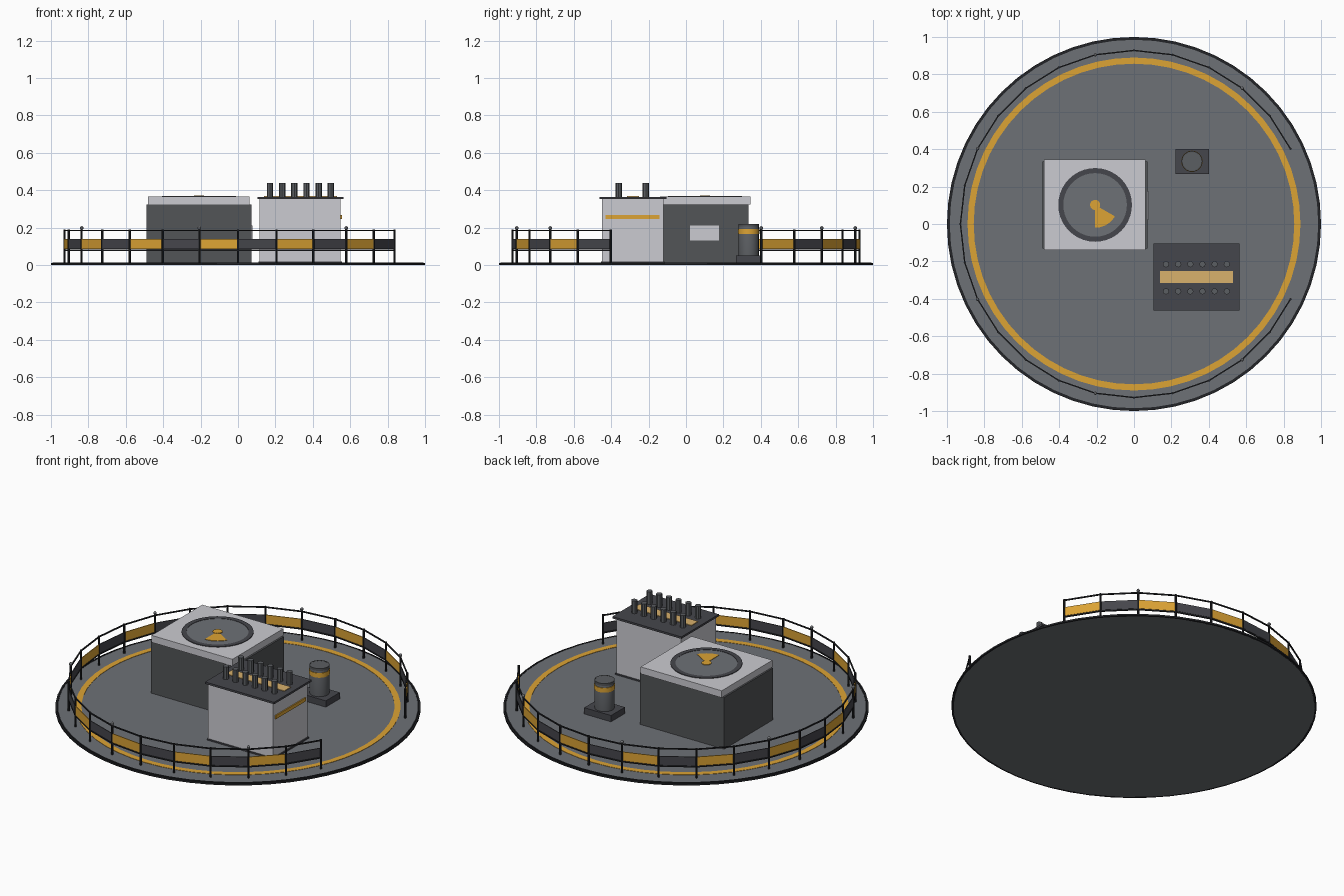
import bpy, bmesh
from math import sin, cos, pi, tau, radians
from mathutils import Vector

cube = bpy.data.objects.get("Cube")
if cube:
    bpy.data.objects.remove(cube)


def material(name, r, g, b):
    m = bpy.data.materials.new(name)
    m.use_nodes = True
    m.diffuse_color = (r, g, b, 1)
    m.node_tree.nodes["Principled BSDF"].inputs["Base Color"].default_value = (r, g, b, 1)
    return m


DECK = material("deck grey", .155, .167, .182)
WALL = material("wall grey", .085, .089, .095)
LIGHT = material("light grey", .60, .60, .64)
CHARCOAL = material("charcoal", .060, .061, .072)
BLACK = material("black metal", .016, .017, .020)
YELLOW = material("safety yellow", .72, .37, .035)
TAN = material("pale amber", .69, .44, .15)
PIPE = material("pipe grey", .105, .112, .122)
LAMP = material("lamp grey", .28, .29, .31)


def finish(name, bm, mat, smooth=False):
    bmesh.ops.recalc_face_normals(bm, faces=bm.faces)
    me = bpy.data.meshes.new(name)
    bm.to_mesh(me)
    bm.free()
    me.materials.append(mat)
    ob = bpy.data.objects.new(name, me)
    bpy.context.collection.objects.link(ob)
    if smooth:
        bpy.ops.object.select_all(action="DESELECT")
        ob.select_set(True)
        bpy.context.view_layer.objects.active = ob
        bpy.ops.object.shade_smooth_by_angle(angle=radians(35))
    return ob


def box(name, x, y, z, mat):
    """Box from its (low, high) range on each axis."""
    bm = bmesh.new()
    bmesh.ops.create_cube(bm, size=1)
    for v in bm.verts:
        v.co = [(a + b) / 2 + c * (b - a) for c, (a, b) in zip(v.co, (x, y, z))]
    return finish(name, bm, mat)


def lathe(name, x, y, profile, mat, sides=32, smooth=True, closed=False):
    """Revolve (radius, height) points about a vertical axis."""
    bm = bmesh.new()
    rings = [[bm.verts.new((x + r * cos(tau * i / sides), y + r * sin(tau * i / sides), z))
              for i in range(sides)] for r, z in profile]
    pairs = list(zip(rings, rings[1:]))
    if closed:
        pairs.append((rings[-1], rings[0]))
    else:
        bm.faces.new(rings[0])
        bm.faces.new(rings[-1])
    for a, b in pairs:
        for i in range(sides):
            j = (i + 1) % sides
            bm.faces.new((a[i], a[j], b[j], b[i]))
    return finish(name, bm, mat, smooth)


def ring(name, x, y, inner, outer, z0, z1, mat, sides=48):
    return lathe(name, x, y, [(inner, z0), (outer, z0), (outer, z1), (inner, z1)],
                 mat, sides, closed=True)


def wall(name, a, b, z0, z1, thick, mat):
    """Thin upright bar or panel between two ground points."""
    a, b = Vector(a), Vector(b)
    side = Vector((a.y - b.y, b.x - a.x)).normalized() * thick / 2
    bm = bmesh.new()
    low, high = [[bm.verts.new((*p, z)) for p in (a + side, b + side, b - side, a - side)]
                 for z in (z0, z1)]
    bm.faces.new(low)
    bm.faces.new(high)
    for i in range(4):
        j = (i + 1) % 4
        bm.faces.new((low[i], low[j], high[j], high[i]))
    return finish(name, bm, mat)


# Round platform with dark rim and painted circle
lathe("platform", 0, 0, [(.99, 0), (.99, .012)], DECK, 56)
ring("platform_rim", 0, 0, .987, 1, 0, .010, BLACK, 56)
ring("platform_rim_lip", 0, 0, .985, .992, .008, .014, BLACK, 56)
ring("painted_circle", 0, 0, .857, .890, .011, .014, YELLOW, 56)

# Railing: evenly spaced posts with an entrance gap on the +x side
STEP, FIRST, LAST, RADIUS = tau / 28, 2, 26, .928


def post_point(k):
    return RADIUS * cos(k * STEP), RADIUS * sin(k * STEP)


for k in range(FIRST, LAST + 1):
    x, y = post_point(k)
    lathe("railing_post", x, y, [(.006, .01), (.006, .190)], BLACK, 8)
    if k % 4 == 0:
        lathe("post_lamp", x, y, [(.004, .188), (.009, .194), (.009, .202), (.004, .208)], LAMP, 10)
    if k < LAST:
        nxt = post_point(k + 1)
        wall("top_rail", (x, y), nxt, .181, .188, .007, BLACK)
        wall("lower_rail", (x, y), nxt, .076, .083, .007, BLACK)
        wall("hazard_panel", (x, y), nxt, .085, .139, .005, CHARCOAL if k % 2 else YELLOW)

# Large housing with lid
box("housing_body", (-.49, .072), (-.132, .335), (.002, .325), WALL)
box("housing_lid", (-.48, .061), (-.14, .345), (.324, .366), LIGHT)
box("housing_side_plate", (.071, .078), (.022, .176), (.130, .212), LIGHT)

# Round hatch on the lid with hub and one painted blade
HX, HY = -.208, .102
lathe("hatch_disc", HX, HY, [(.18, .364), (.18, .368)], DECK, 40)
ring("hatch_ring", HX, HY, .170, .197, .364, .370, CHARCOAL, 40)
lathe("hatch_hub", HX, HY, [(.027, .367), (.027, .3715)], YELLOW, 20)
bm = bmesh.new()
arc = [radians(-90 + 6 * i) for i in range(11)]
outline = [(HX + r * cos(a), HY + r * sin(a)) for r, angles in ((.122, arc), (.02, arc[::-1]))
           for a in angles]
face = bm.faces.new([bm.verts.new((*p, .367)) for p in outline])
top = bmesh.ops.extrude_face_region(bm, geom=[face])["geom"]
bmesh.ops.translate(bm, vec=(0, 0, .0035), verts=[g for g in top if isinstance(g, bmesh.types.BMVert)])
finish("hatch_blade", bm, YELLOW)

# Cabinet with plinth, roof slab and side stripe
box("cabinet_plinth", (.110, .555), (-.455, -.115), (.002, .020), CHARCOAL)
box("cabinet_body", (.116, .548), (-.45, -.12), (.018, .355), LIGHT)
box("cabinet_stripe", (.547, .555), (-.43, -.143), (.247, .268), YELLOW)
box("cabinet_roof", (.104, .565), (-.462, -.104), (.352, .364), CHARCOAL)
box("roof_panel", (.140, .530), (-.315, -.252), (.363, .368), TAN)

# Two rows of vent pipes
for row in (-.36, -.215):
    for i in range(6):
        lathe("vent_pipe", .171 + .065 * i, row, [(.017, .362), (.017, .440)], PIPE, 8, False)

# Drum on a square base
DX, DY = .31, .335
box("drum_base", (.221, .400), (.267, .400), (.002, .050), CHARCOAL)
lathe("drum", DX, DY, [(.054, .048), (.054, .212), (.050, .220)], PIPE, 24)
ring("drum_band", DX, DY, .050, .057, .166, .194, YELLOW, 24)
ring("drum_top_rim", DX, DY, .049, .0555, .206, .2205, WALL, 24)
